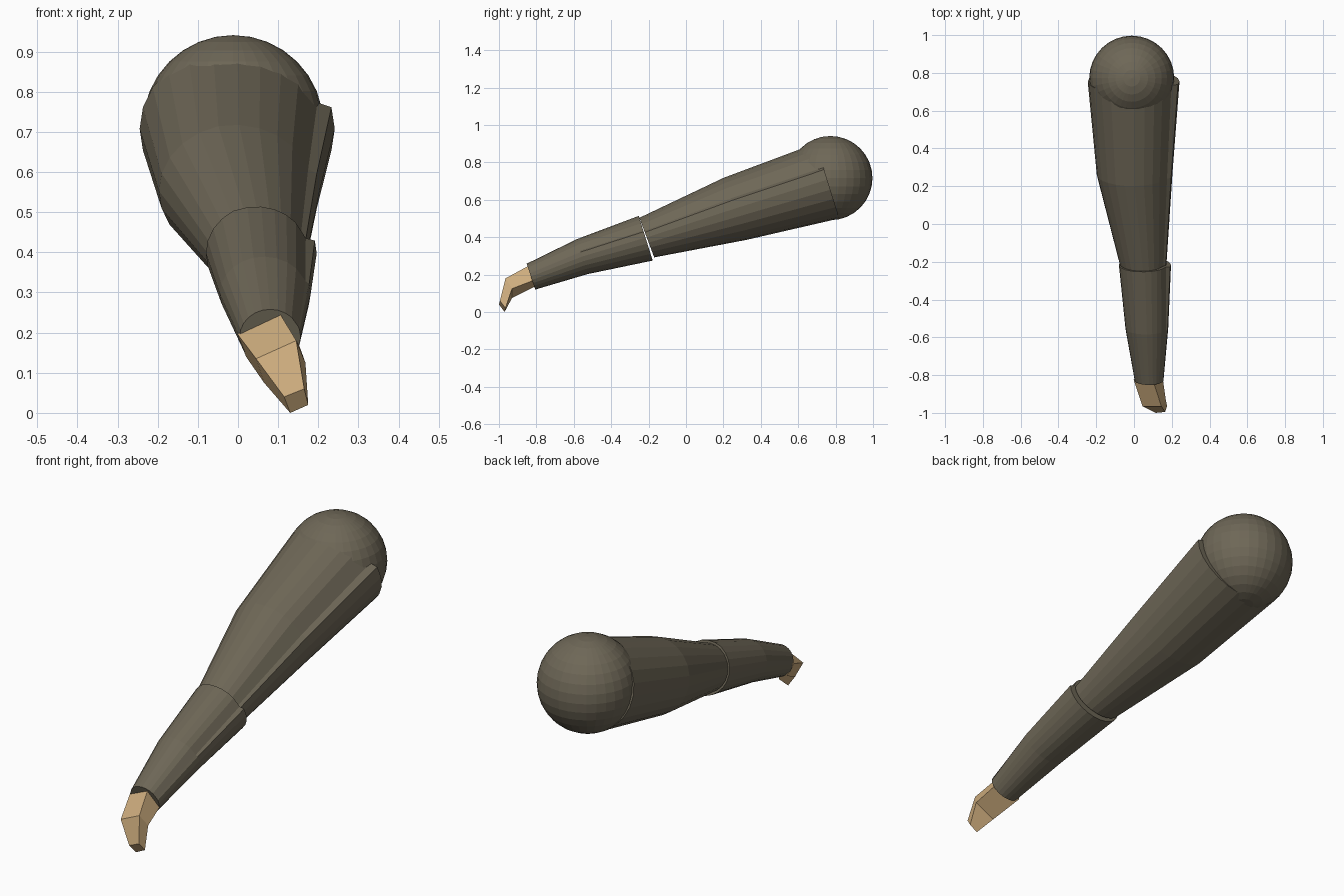
import bpy, bmesh, math
from mathutils import Vector

if "Cube" in bpy.data.objects:
    bpy.data.objects.remove(bpy.data.objects["Cube"])


def material(name, rgb):
    m = bpy.data.materials.new(name)
    m.diffuse_color = (*rgb, 1)
    m.use_nodes = True
    m.node_tree.nodes["Principled BSDF"].inputs["Base Color"].default_value = m.diffuse_color
    return m


cloth = material("dark_cloth", (0.156, 0.136, 0.095))
skin = material("skin", (0.62, 0.42, 0.21))


def loft(name, rings, mat):
    """Bridge equal-sized rings of points and cap both ends."""
    bm = bmesh.new()
    loops = [[bm.verts.new(p) for p in r] for r in rings]
    n = len(loops[0])
    for a, b in zip(loops, loops[1:]):
        for i in range(n):
            j = (i + 1) % n
            bm.faces.new((a[i], a[j], b[j], b[i]))
    bm.faces.new(loops[0])
    bm.faces.new(loops[-1])
    bmesh.ops.recalc_face_normals(bm, faces=bm.faces)
    me = bpy.data.meshes.new(name)
    bm.to_mesh(me)
    bm.free()
    ob = bpy.data.objects.new(name, me)
    bpy.context.collection.objects.link(ob)
    me.materials.append(mat)
    return ob


def sleeve_ring(cx, rx, top, bottom, right=1.0, left=1.0):
    """Tilted ellipse; its upper right arc is sunk, leaving a fold at each end."""
    t, b = Vector((0, *top)), Vector((0, *bottom))
    centre, up = (t + b) / 2, (t - b) / 2
    pts = []
    for i in range(24):
        ang, f = math.radians(15 * i), 1.0
        if 2 <= i <= 7:
            f = right + (left - right) * (i - 2) / 5
            if i == 2:
                ang = math.radians(21)
        pts.append(centre + up * (f * math.sin(ang))
                   + Vector((cx + rx * f * math.cos(ang), 0, 0)))
    return pts


# Shoulder ball
bpy.ops.mesh.primitive_uv_sphere_add(segments=32, ring_count=16, radius=0.225,
                                     location=(-0.012, 0.772, 0.716))
shoulder = bpy.context.object
shoulder.name = "shoulder"
shoulder.data.materials.append(cloth)

# Upper sleeve
loft("upper_sleeve", [
    sleeve_ring(-0.002, 0.243, (0.69, 0.915), (0.82, 0.50), 0.88, 0.95),
    sleeve_ring(0.003, 0.200, (0.20, 0.72), (0.32, 0.385), 0.92, 1.0),
    sleeve_ring(0.048, 0.124, (-0.25, 0.505), (-0.17, 0.292), 0.93, 1.0),
], cloth)

# Lower sleeve
loft("lower_sleeve", [
    sleeve_ring(0.058, 0.138, (-0.255, 0.52), (-0.178, 0.275), 0.86, 0.97),
    sleeve_ring(0.068, 0.113, (-0.585, 0.39), (-0.525, 0.203), 0.95, 1.0),
    sleeve_ring(0.080, 0.076, (-0.852, 0.258), (-0.806, 0.12)),
], cloth)

# Hand: tapering block bent at the knuckles
loft("hand", [
    [(-0.002, -0.825, 0.197), (0.104, -0.84, 0.248), (0.150, -0.80, 0.175), (0.02, -0.80, 0.140)],
    [(0.045, -0.965, 0.135), (0.145, -0.965, 0.180), (0.168, -0.93, 0.125), (0.065, -0.93, 0.075)],
    [(0.115, -1.0, 0.040), (0.165, -0.995, 0.060), (0.175, -0.965, 0.020), (0.130, -0.97, 0.0)],
], skin)
